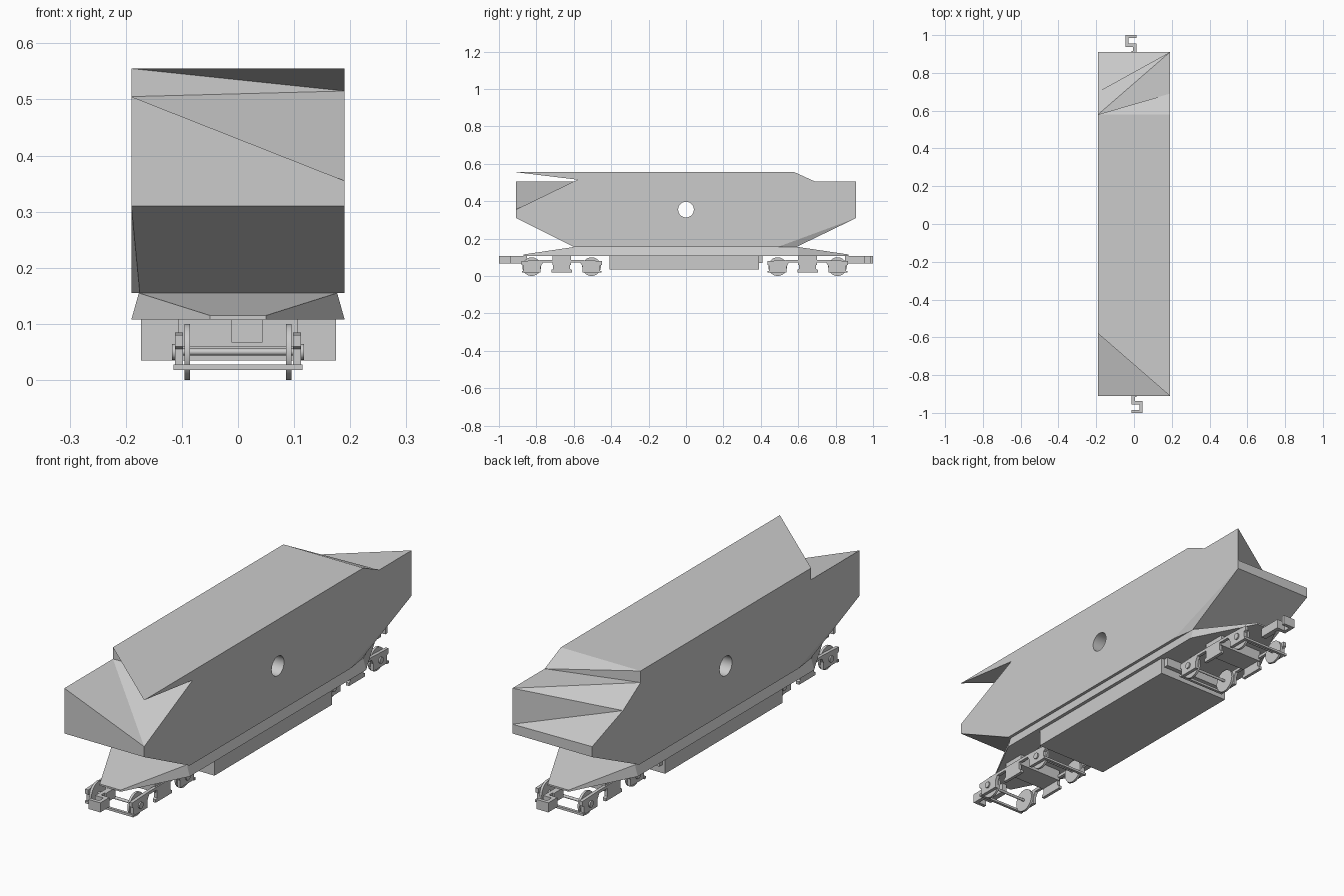
import bpy, bmesh, math
from mathutils import Matrix

if "Cube" in bpy.data.objects:
    bpy.data.objects.remove(bpy.data.objects["Cube"])


def mesh_object(name, bm):
    bmesh.ops.recalc_face_normals(bm, faces=bm.faces[:])
    me = bpy.data.meshes.new(name)
    bm.to_mesh(me)
    bm.free()
    ob = bpy.data.objects.new(name, me)
    bpy.context.collection.objects.link(ob)
    return ob


def box(name, x0, x1, y0, y1, z0, z1):
    bm = bmesh.new()
    bmesh.ops.create_cube(bm, size=1)
    for v in bm.verts:
        v.co.x = x0 if v.co.x < 0 else x1
        v.co.y = y0 if v.co.y < 0 else y1
        v.co.z = z0 if v.co.z < 0 else z1
    return mesh_object(name, bm)


def cylinder(name, x, y, z, r, length, sides=24):
    """Cylinder lying along x."""
    bm = bmesh.new()
    bmesh.ops.create_cone(bm, cap_ends=True, segments=sides, radius1=r, radius2=r, depth=length,
                          matrix=Matrix.Translation((x, y, z)) @ Matrix.Rotation(math.pi / 2, 4, 'Y'))
    ob = mesh_object(name, bm)
    for p in ob.data.polygons:
        p.use_smooth = len(p.vertices) == 4
    return ob


def prism(name, points, depth):
    """Extrude a closed 3D outline by the depth vector."""
    bm = bmesh.new()
    f = bm.faces.new([bm.verts.new(p) for p in points])
    ext = bmesh.ops.extrude_face_region(bm, geom=[f])
    bmesh.ops.translate(bm, vec=depth, verts=[v for v in ext['geom'] if isinstance(v, bmesh.types.BMVert)])
    return mesh_object(name, bm)


# Hopper body: two side outlines (y, z) joined by end facets
W = 0.19
right = [(-.91, .555), (-.58, .515), (-.91, .355), (-.91, .31), (-.6, .155), (.49, .155),
         (.59, .155), (.91, .31), (.91, .35), (.91, .505), (.69, .505), (.58, .555)]
left = [(-.58, .555), (-.58, .505), (-.91, .505), (-.91, .31), (-.6, .155), (-.49, .155),
        (.59, .155), (.91, .31), (.91, .355), (.70, .43), (.58, .505), (.58, .555)]
bm = bmesh.new()
a = [bm.verts.new((.175 if i == 6 else W, y, z)) for i, (y, z) in enumerate(right)]
b = [bm.verts.new((-.175 if i == 4 else -W, y, z)) for i, (y, z) in enumerate(left)]
faces = [
    a[:6] + a[7:], a[5:8], b[:4] + b[5:], b[3:6],                  # side walls
    [a[0], a[11], b[11], b[0]],                                    # roof
    [b[4], a[4], a[5], a[6], b[6], b[5]],                          # floor
    [b[0], a[0], a[1]], [b[0], a[1], b[1]], [b[1], a[1], a[2]],    # front end
    [b[1], a[2], b[2]], [b[2], a[2], a[3], b[3]], [b[3], a[3], a[4], b[4]],
    [b[11], a[11], a[10]], [b[11], a[10], b[10]], [b[10], a[10], a[9]],  # back end
    [b[10], a[9], b[9]], [b[9], a[9], a[8]], [b[9], a[8], b[8]],
    [b[8], a[8], a[7], b[7]], [b[7], a[7], a[6], b[6]],
]
for f in faces:
    bm.faces.new(f)
body = mesh_object("hopper_body", bm)

# Round hole through both side walls
cutter = cylinder("hole_cutter", 0, 0, .355, .042, 1, 32)
cutter.hide_render = True
mod = body.modifiers.new("hole", 'BOOLEAN')
mod.operation, mod.object, mod.solver = 'DIFFERENCE', cutter, 'EXACT'
bpy.context.view_layer.objects.active = body
bpy.ops.object.modifier_apply(modifier=mod.name)
bpy.data.objects.remove(cutter)

# Underframe: leaning sills with tapered end platforms
bm = bmesh.new()
ring = [(.05, -.87), (.19, -.6), (.19, .6), (.05, .87)]
ring += [(-x, y) for x, y in reversed(ring)]
lower = [bm.verts.new((x, y, .108)) for x, y in ring]
upper = [bm.verts.new((x * (.93 if abs(x) > .1 else 1), y, .155 if abs(y) < .7 else .115)) for x, y in ring]
bm.faces.new(lower)
for q in ((0, 1, 6, 7), (1, 2, 5, 6), (2, 3, 4, 5)):
    bm.faces.new([upper[i] for i in q])
for i in range(8):
    j = (i + 1) % 8
    bm.faces.new([lower[i], lower[j], upper[j], upper[i]])
mesh_object("underframe", bm)

# Box under the floor
box("floor_box", -.173, .175, -.41, .39, .035, .112)
box("floor_box_step", -.16, .16, .39, .41, .07, .112)

# Trucks
half = [(.055, .02), (.055, .033), (.045, .037), (.045, .072), (.1, .072), (.112, .05),
        (.112, .02), (.205, .02), (.205, .055), (.215, .06), (.215, .08), (.1, .085)]
frame_outline = half + [(-y, z) for y, z in reversed(half)]
for end, c in (("front", -.665), ("back", .65)):
    box(end + "_bolster", -.106, .106, c - .05, c + .05, .06, .112)
    for s in (-1, 1):
        prism(end + "_side_frame", [(s * .098, c + y, z) for y, z in frame_outline], (s * .014, 0, 0))
        box(end + "_cross_beam", -.115, .115, c + s * .207 - .006, c + s * .207 + .006, .018, .028)
        y = c + s * .16
        cylinder(end + "_axle", 0, y, .05, .006, .2, 12)
        for side in (-1, 1):
            cylinder(end + "_wheel", side * .0905, y, .05, .05, .01)
            cylinder(end + "_journal", side * .112, y, .05, .014, .012, 12)

# Hook couplers, the back one turned half way round
hook = [(-.012, -.85), (-.012, -.955), (.028, -.955), (.028, -.985), (-.012, -.985), (-.012, -1),
        (.044, -1), (.044, -.938), (.004, -.938), (.004, -.915), (.012, -.915), (.012, -.85)]
for end, s in (("front", 1), ("back", -1)):
    prism(end + "_coupler", [(s * x, s * y, .067) for x, y in hook], (0, 0, .041))
